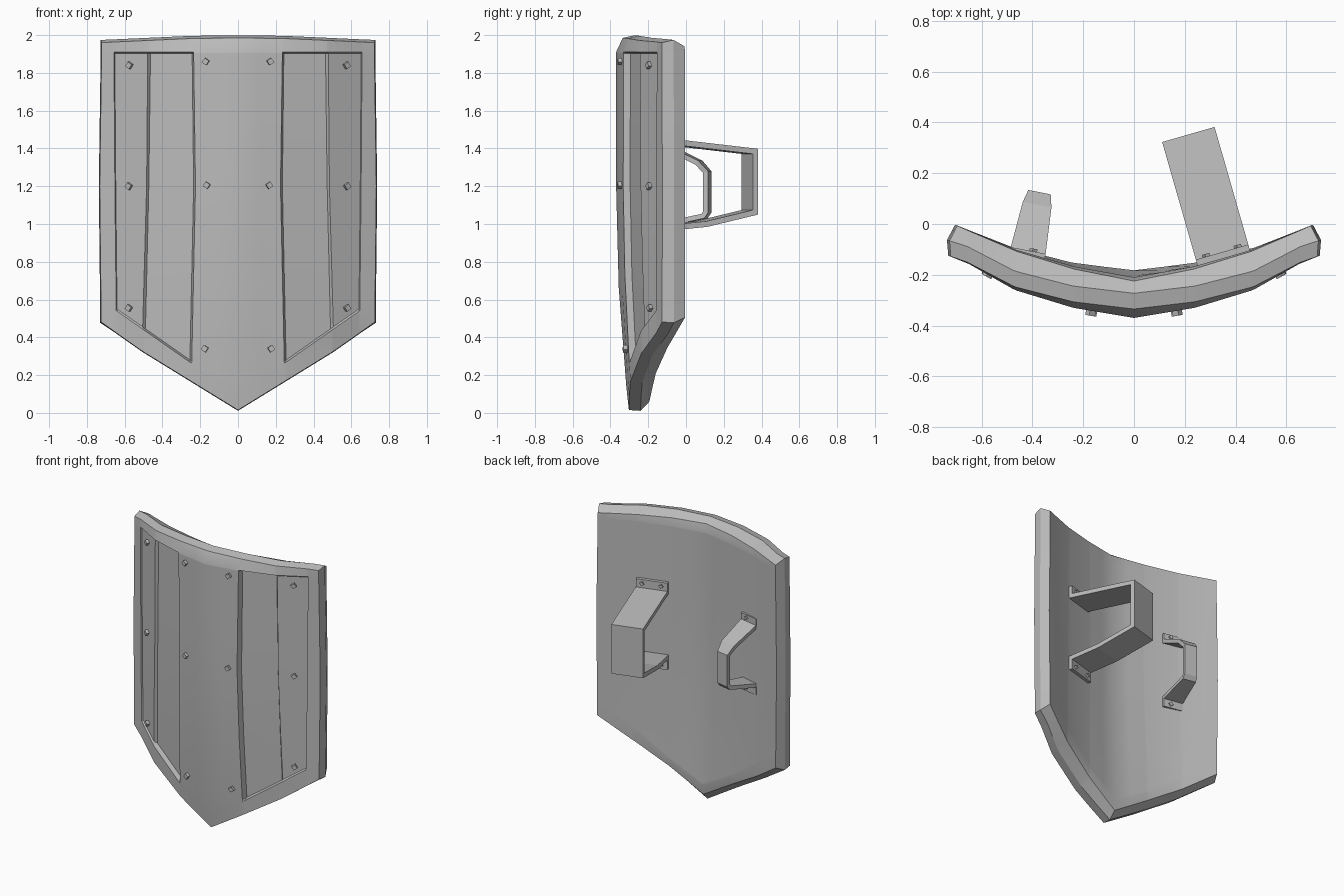
import bpy, bmesh, math
from mathutils import Vector, Matrix

if "Cube" in bpy.data.objects:
    bpy.data.objects.remove(bpy.data.objects["Cube"])

steel = bpy.data.materials.new("grey steel")
steel.use_nodes = True
steel.diffuse_color = (0.5, 0.5, 0.5, 1)
steel.node_tree.nodes["Principled BSDF"].inputs["Base Color"].default_value = (0.5, 0.5, 0.5, 1)


def lerp_table(table, x):
    for (a, p), (b, q) in zip(table, table[1:]):
        if x <= b:
            return p + (q - p) * max(x - a, 0) / (b - a)
    return table[-1][1]


def finish(bm, name, smooth=False):
    bmesh.ops.recalc_face_normals(bm, faces=bm.faces)
    mesh = bpy.data.meshes.new(name)
    bm.to_mesh(mesh)
    bm.free()
    mesh.materials.append(steel)
    obj = bpy.data.objects.new(name, mesh)
    bpy.context.collection.objects.link(obj)
    if smooth:
        bpy.ops.object.select_all(action="DESELECT")
        obj.select_set(True)
        bpy.context.view_layer.objects.active = obj
        bpy.ops.object.shade_smooth_by_angle(angle=math.radians(25))
    return obj


# Curved section and outline of the shield, by distance from the middle
FRONT = [(0, -.37), (.24, -.33), (.47, -.26), (.655, -.155), (.73, -.125)]
BACK = [(0, -.21), (.25, -.165), (.47, -.1), (.7, -.005)]
TOP = [(0, 1.985), (.25, 1.982), (.73, 1.96)]
BOTTOM = [(0, .015), (.52, .335), (.73, .485)]
INNER = [(0, .13), (.25, .265), (.65, .545), (.73, .56)]


def droop(x, z):
    return .055 * (max(1.2 - z, 0) / 1.07) ** 2 * (1 - x / .74)


def front_y(x, z):
    return lerp_table(FRONT, x) + droop(x, z)


def back_y(x, z):
    return lerp_table(BACK, x) + droop(x, z) * .5


# Columns: x at bottom, middle and top, then how deep the panel is sunk
COLUMNS = [(0, 0, 0, 0), (.12, .115, .12, 0), (.245, .225, .235, 0), (.255, .235, .243, .035),
           (.49, .472, .463, .035), (.505, .484, .478, .012), (.64, .647, .652, .012),
           (.645, .652, .657, 0), (.725, .732, .722, 0)]
SIGNED = [(-1, c) for c in COLUMNS[:0:-1]] + [(1, c) for c in COLUMNS]
ROWS = 9  # edge, rim, floor, three between, floor, rim, edge


def grid_point(sign, col, row, back):
    low, mid, high, sink = col
    z0, z1 = lerp_table(INNER, low), 1.91
    z = [lerp_table(BOTTOM, low), z0, z0 + .012, (z0 + 1.2) / 2, 1.2, 1.55,
         z1 - .008, z1, lerp_table(TOP, high)][row]
    if z < 1.2:
        x = low + (mid - low) * max(z - z0, 0) / (1.2 - z0)
    else:
        x = mid + (high - mid) * min((z - 1.2) / .71, 1)
    edge = row in (0, ROWS - 1)
    if back:
        x *= .965
        if row == 0:
            z += .045 - .03 * x
        elif row == ROWS - 1:
            z -= .02
        y = back_y(x, z) - (.015 * (1 - x / .72) if edge else 0)
    else:
        y = front_y(x, z)
        if row == ROWS - 1:
            y += .035 * (1 - x / .73)
        elif not edge and 1 < row < ROWS - 2:
            y += sink
    return Vector((sign * x, y, z))


# Shield body: front grid, back grid, and a ridged edge between them
bm = bmesh.new()
n = len(SIGNED)
layers = []
for back in (False, True):
    g = [[bm.verts.new(grid_point(s, c, r, back)) for r in range(ROWS)] for s, c in SIGNED]
    for i in range(n - 1):
        for j in range(ROWS - 1):
            bm.faces.new((g[i][j], g[i + 1][j], g[i + 1][j + 1], g[i][j + 1]))
    layers.append([g[i][0] for i in range(n)] + [g[n - 1][j] for j in range(1, ROWS)]
                  + [g[i][-1] for i in range(n - 2, -1, -1)] + [g[0][j] for j in range(ROWS - 2, 0, -1)])
ridge = []
for v in layers[0]:
    x, y, z = v.co
    side = abs(x) > .71
    lift = .014 if z > 1.94 else (-.004 if z < .49 else 0)
    ridge.append(bm.verts.new((x + (math.copysign(.005, x) if side else 0), y + .062, z + lift)))
loops = [layers[0], ridge, layers[1]]
for a, b in zip(loops, loops[1:]):
    for i in range(len(a)):
        k = (i + 1) % len(a)
        bm.faces.new((a[i], a[k], b[k], b[i]))
finish(bm, "shield_body", True)


def rivet(name, place, normal, size=.028, turn=.6):
    bm = bmesh.new()
    bmesh.ops.create_cube(bm, size=1)
    bmesh.ops.scale(bm, vec=(size, size, .034), verts=bm.verts)
    bmesh.ops.rotate(bm, matrix=Matrix.Rotation(turn, 3, "Z"), verts=bm.verts)
    obj = finish(bm, name)
    obj.matrix_world = Matrix.Translation(place) @ normal.to_track_quat("Z", "Y").to_matrix().to_4x4()


# Square rivets on the middle and outer panels
for sign, side in ((1, "left"), (-1, "right")):
    for x, z in ((.17, 1.86), (.165, 1.205), (.175, .34), (.572, 1.84), (.575, 1.2), (.575, .555)):
        slope = (front_y(x + .02, z) - front_y(x - .02, z)) / .04
        sink = .012 if x > .5 else 0
        rivet("front_rivet_" + side, Vector((sign * x, front_y(x, z) + sink - .003, z)),
              Vector((sign * slope, -1, 0)), turn=.6 * sign)


def strap(name, origin, angle, path, thickness, widths):
    """Bent strip: path holds (distance out, height), widths one per point."""
    across = Vector((math.cos(angle), math.sin(angle), 0))
    out = Vector((-math.sin(angle), math.cos(angle), 0))
    pts = [Vector(p) for p in path]
    bm = bmesh.new()
    rings = []
    for i, p in enumerate(pts):
        d0 = (p - pts[i - 1]).normalized() if i else (pts[1] - p).normalized()
        d1 = (pts[i + 1] - p).normalized() if i < len(pts) - 1 else d0
        n0, n1 = Vector((-d0.y, d0.x)), Vector((-d1.y, d1.x))
        m = (n0 + n1) / (1 + n0.dot(n1)) * thickness
        rings.append([bm.verts.new(origin + out * q.x + Vector((0, 0, q.y)) + across * w)
                      for q, w in ((p, -widths[i] / 2), (p, widths[i] / 2),
                                   (p - m, widths[i] / 2), (p - m, -widths[i] / 2))])
    for a, b in zip(rings, rings[1:]):
        for i in range(4):
            k = (i + 1) % 4
            bm.faces.new((a[i], a[k], b[k], b[i]))
    bm.faces.new(rings[0])
    bm.faces.new(rings[-1])
    finish(bm, name)
    return across, out


# Wide arm loop with two rivets on each foot
base = Vector((.352, -.128, 0))
across, out = strap("arm_loop", base, math.radians(16),
                    [(.018, 1.51), (.018, 1.452), (.5, 1.398), (.5, 1.05), (.22, .985), (.018, .965), (.018, .895)],
                    .03, [.215] * 7)
for z in (1.483, .925):
    for s in (-.065, .065):
        rivet("arm_loop_rivet", base + across * s + out * .012 + Vector((0, 0, z)), out, .022)

# Narrow hand grip with one rivet on each foot
base = Vector((-.42, -.12, 0))
across, out = strap("hand_grip", base, math.radians(-11),
                    [(.016, 1.47), (.016, 1.425), (.2, 1.335), (.25, 1.28), (.25, 1.06), (.23, 1.03),
                     (.016, .985), (.016, .93)],
                    .026, [.14, .14, .115, .09, .09, .095, .14, .14])
for z in (1.45, .955):
    rivet("hand_grip_rivet", base + out * .01 + across * .02 + Vector((0, 0, z)), out, .022)
